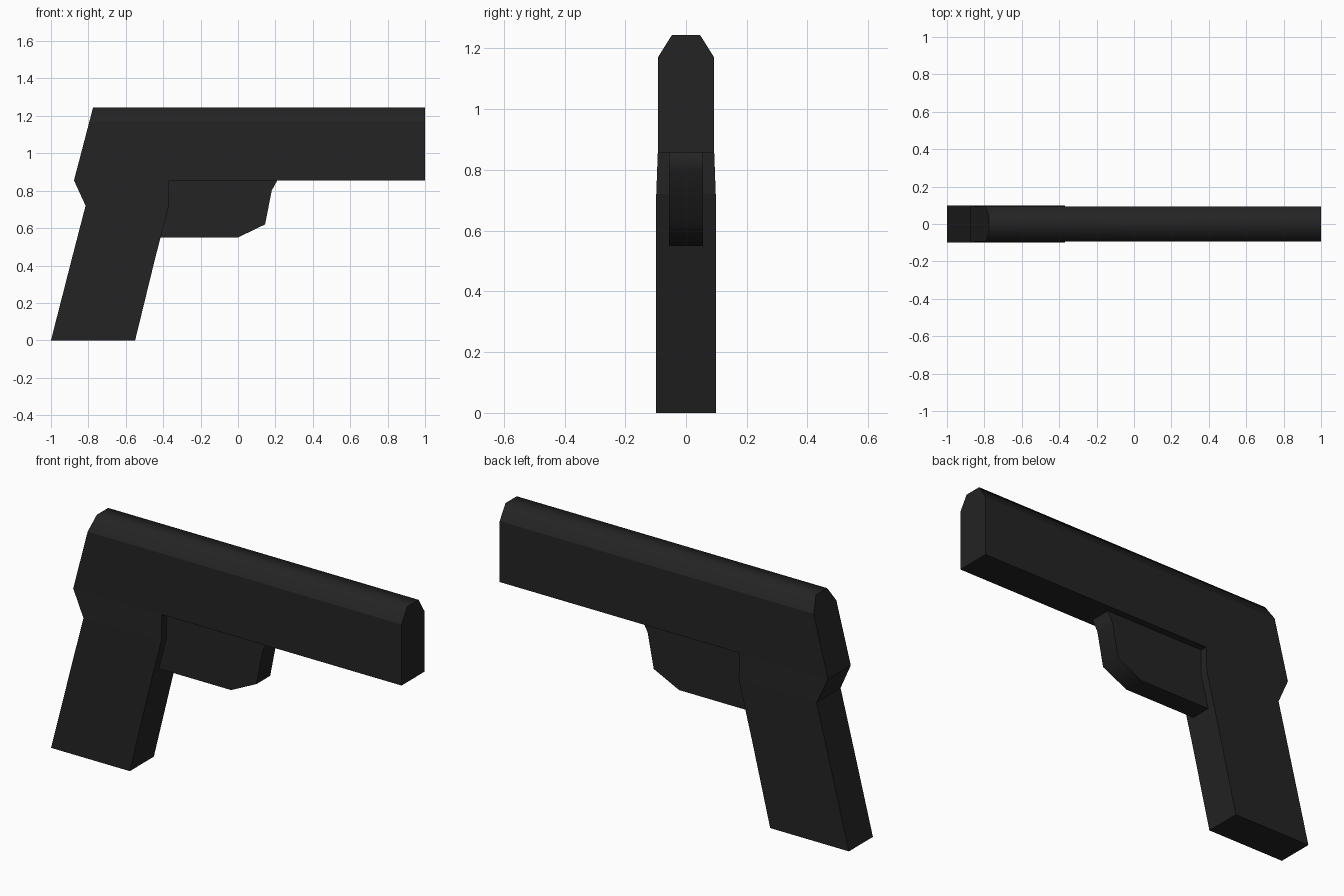
import bpy, bmesh

if "Cube" in bpy.data.objects:
    bpy.data.objects.remove(bpy.data.objects["Cube"])

black = bpy.data.materials.new("matte black")
black.diffuse_color = (0.017, 0.017, 0.017, 1)
black.use_nodes = True
black.node_tree.nodes["Principled BSDF"].inputs["Base Color"].default_value = black.diffuse_color


def loft(name, rings, smooth_rule):
    """Join matching closed rings of points, cap both ends."""
    bm = bmesh.new()
    loops = [[bm.verts.new(p) for p in ring] for ring in rings]
    n = len(loops[0])
    for a, b in zip(loops, loops[1:]):
        for i in range(n):
            j = (i + 1) % n
            bm.faces.new((a[i], a[j], b[j], b[i]))
    bm.faces.new(loops[0][::-1])
    bm.faces.new(loops[-1])
    bmesh.ops.recalc_face_normals(bm, faces=bm.faces)
    bm.normal_update()
    for f in bm.faces:
        f.smooth = smooth_rule(f.normal)
    mesh = bpy.data.meshes.new(name)
    bm.to_mesh(mesh)
    bm.free()
    mesh.materials.append(black)
    obj = bpy.data.objects.new(name, mesh)
    bpy.context.collection.objects.link(obj)
    return obj


BASE = 0.855  # underside of the slide

# Slide: chamfered section running along x, with a slanted rear face
section = [(-0.093, BASE), (0.093, BASE), (0.093, 1.17),
           (0.046, 1.245), (-0.046, 1.245), (-0.093, 1.17)]
rear = [(-0.877 + (z - BASE) * 0.262, y, z) for y, z in section]
front = [(1.0, y, z) for y, z in section]
loft("slide", [rear, front], lambda n: n.z > 0.4)

# Grip: raked column of rectangles (z, rear x, front x, half width)
levels = [(0.0, -1.0, -0.55, 0.098), (0.43, -0.89, -0.445, 0.098),
          (0.72, -0.815, -0.37, 0.098), (BASE, -0.877, -0.37, 0.093)]
loft("grip", [[(x0, -w, z), (x1, -w, z), (x1, w, z), (x0, w, z)]
              for z, x0, x1, w in levels], lambda n: False)

# Trigger guard: solid plate with a rounded-off front
outline = [(-0.40, BASE), (-0.40, 0.72), (-0.43, 0.55), (0.0, 0.55),
           (0.145, 0.62), (0.18, 0.80), (0.21, BASE)]
loft("trigger_guard", [[(x, y, z) for x, z in outline] for y in (-0.056, 0.056)],
     lambda n: abs(n.y) < 0.5 and n.x > -0.5)
